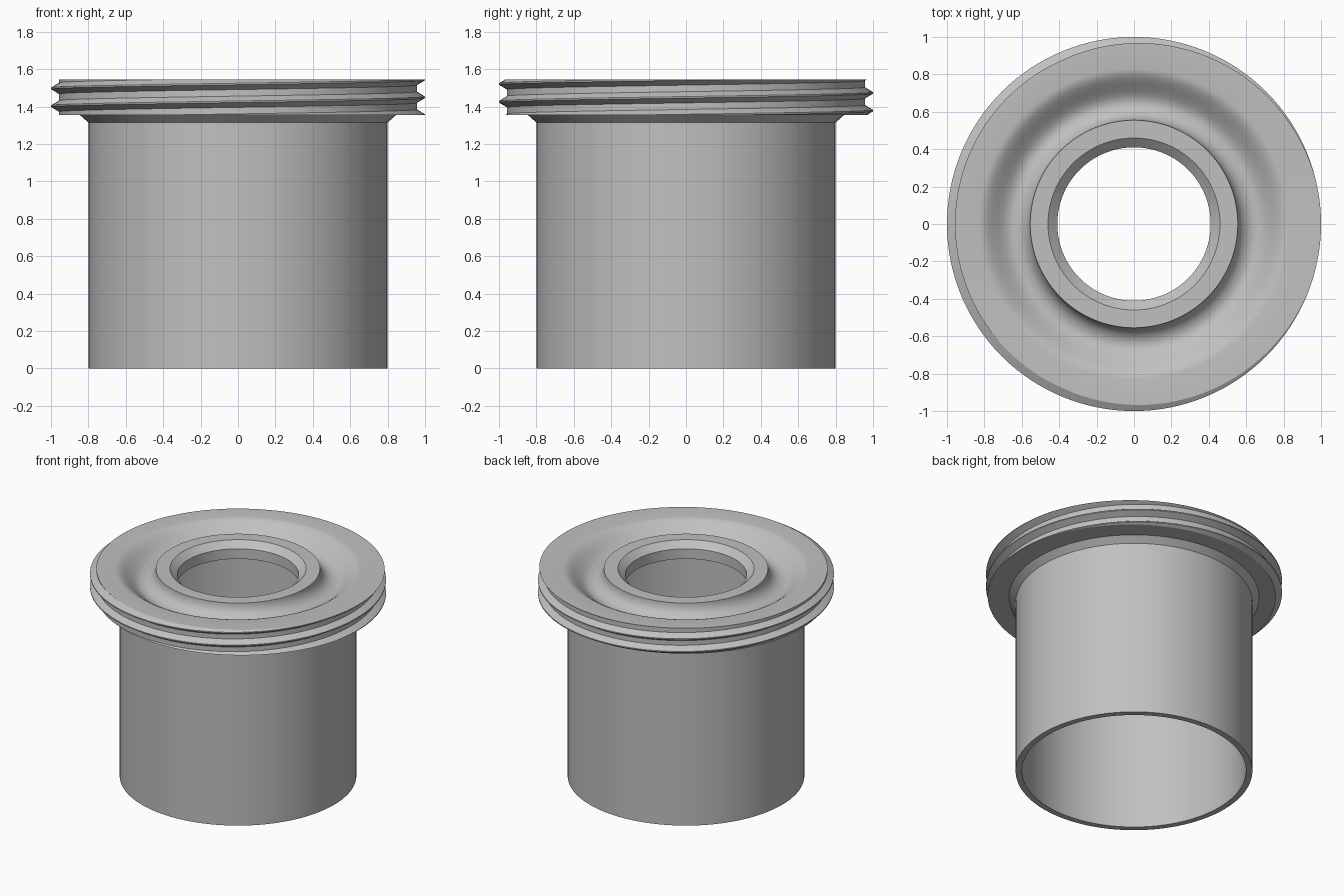
import bpy, bmesh, math

old = bpy.data.objects.get("Cube")
if old:
    bpy.data.objects.remove(old, do_unlink=True)

SEGMENTS = 128
TOP, BASE = 1.545, 1.355          # flange heights
PITCH, CREST, ROOT = 0.095, 1.0, 0.957
FLAT, FLANK = 0.004, 0.03         # half widths of a thread crest and its foot


def thread_radius(z, crest_z):
    d = abs(((z - crest_z) / PITCH + 0.5) % 1 - 0.5) * PITCH
    t = min(max((d - FLAT) / (FLANK - FLAT), 0), 1)
    return CREST + (ROOT - CREST) * t


def thread_points(turn):
    """Outline of the helical thread at one angle, clipped to the flange."""
    crest_z = TOP + PITCH * turn
    heights = [BASE]
    for k in range(-3, 1):
        heights += [crest_z + k * PITCH + o for o in (-FLANK, -FLAT, FLAT, FLANK)]
    heights.append(TOP)
    heights = [min(max(z, BASE), TOP) for z in heights]
    return [(thread_radius(z, crest_z), z) for z in heights]


def groove_points(outer=0.83, middle=0.65, inner=0.555, depth=0.1, steps=10):
    """Soft slope down from the flange, then a round rise to the rim."""
    pts = []
    for i in range(steps + 1):
        t = i / steps
        pts.append((outer + (middle - outer) * t, TOP - depth * t * t * (3 - 2 * t)))
    for i in range(1, steps + 1):
        a = i / steps * math.pi / 2
        pts.append((middle + (inner - middle) * math.sin(a), TOP - depth * math.cos(a)))
    return pts


# Fixed parts of the cross-section
sleeve = [(0.757, 0), (0.8, 0), (0.8, 1.315), (0.845, BASE)]
groove = groove_points()
lip_and_bore = [(0.46, TOP), (0.41, 1.5), (0.41, 1.425), (0.757, 1.425)]

# Sweep the cross-section round the axis
bm = bmesh.new()
columns = []
for s in range(SEGMENTS + 1):
    turn = s / SEGMENTS
    c, n = math.cos(turn * math.tau), math.sin(turn * math.tau)
    outline = sleeve + thread_points(turn) + groove + lip_and_bore
    columns.append([bm.verts.new((r * c, r * n, z)) for r, z in outline])
for a, b in zip(columns, columns[1:]):
    for j in range(len(a)):
        k = (j + 1) % len(a)
        bm.faces.new((a[j], b[j], b[k], a[k]))
bmesh.ops.remove_doubles(bm, verts=bm.verts, dist=0.00002)
bmesh.ops.recalc_face_normals(bm, faces=bm.faces)

mesh = bpy.data.meshes.new("threaded_sleeve")
bm.to_mesh(mesh)
bm.free()
body = bpy.data.objects.new("threaded_sleeve", mesh)
bpy.context.collection.objects.link(body)

# Material
grey = bpy.data.materials.new("light_grey")
grey.use_nodes = True
colour = (0.53, 0.53, 0.53, 1)
grey.diffuse_color = colour
grey.node_tree.nodes["Principled BSDF"].inputs["Base Color"].default_value = colour
mesh.materials.append(grey)

# Smooth shading with crisp edges
bpy.ops.object.select_all(action='DESELECT')
body.select_set(True)
bpy.context.view_layer.objects.active = body
bpy.ops.object.shade_smooth_by_angle(angle=math.radians(30))
